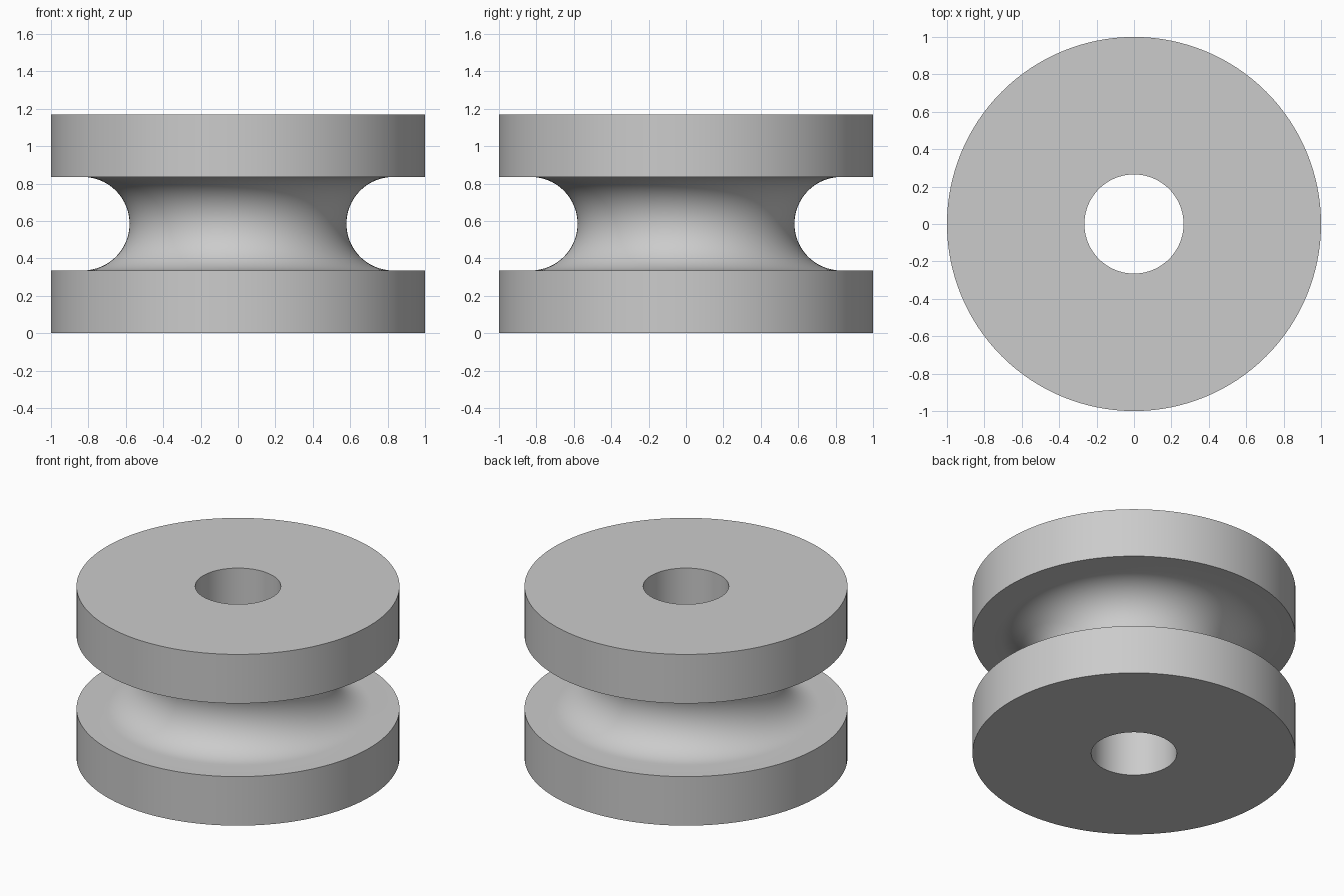
import bpy, bmesh, math

if "Cube" in bpy.data.objects:
    bpy.data.objects.remove(bpy.data.objects["Cube"])

SEGMENTS = 128
HEIGHT, OUTER_R, BORE_R = 1.17, 1.0, 0.265
GROOVE_R, GROOVE_CENTRE = 0.25, 0.83
MID = HEIGHT / 2

# Half section: bore, lower flange, round groove, upper flange
profile = [(BORE_R, 0), (OUTER_R, 0), (OUTER_R, MID - GROOVE_R)]
STEPS = 32
for i in range(STEPS + 1):
    a = -math.pi / 2 - math.pi * i / STEPS
    profile.append((GROOVE_CENTRE + GROOVE_R * math.cos(a),
                    MID + GROOVE_R * math.sin(a)))
profile += [(OUTER_R, MID + GROOVE_R), (OUTER_R, HEIGHT), (BORE_R, HEIGHT)]

# Revolve the closed section around z
bm = bmesh.new()
rings = []
for s in range(SEGMENTS):
    t = 2 * math.pi * s / SEGMENTS
    rings.append([bm.verts.new((r * math.cos(t), r * math.sin(t), z))
                  for r, z in profile])
n = len(profile)
for s in range(SEGMENTS):
    a, b = rings[s], rings[(s + 1) % SEGMENTS]
    for i in range(n):
        j = (i + 1) % n
        bm.faces.new((a[i], b[i], b[j], a[j]))
bmesh.ops.recalc_face_normals(bm, faces=bm.faces)
mesh = bpy.data.meshes.new("grooved_roller")
bm.to_mesh(mesh)
bm.free()

# Plain grey roller
grey = bpy.data.materials.new("grey")
grey.diffuse_color = (0.6, 0.6, 0.6, 1)
grey.use_nodes = True
grey.node_tree.nodes["Principled BSDF"].inputs["Base Color"].default_value = grey.diffuse_color
mesh.materials.append(grey)
roller = bpy.data.objects.new("grooved_roller", mesh)
bpy.context.collection.objects.link(roller)

# Smooth curves, sharp rims
bpy.context.view_layer.objects.active = roller
roller.select_set(True)
bpy.ops.object.shade_smooth_by_angle(angle=math.radians(30))
